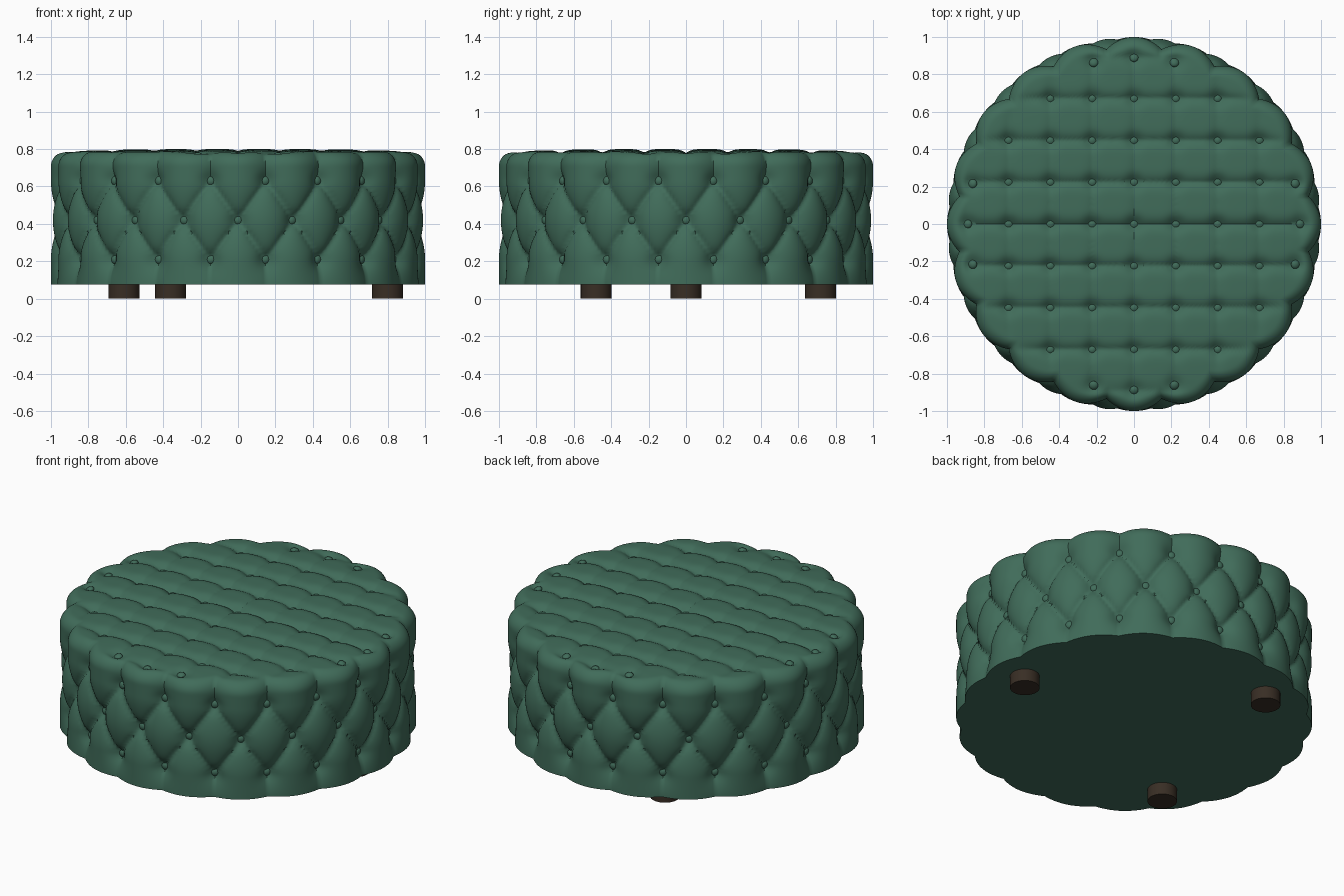
import bpy, bmesh, math
from mathutils import Vector

cube = bpy.data.objects.get("Cube")
if cube:
    bpy.data.objects.remove(cube)


def material(name, color):
    m = bpy.data.materials.new(name)
    m.use_nodes = True
    m.diffuse_color = color
    m.node_tree.nodes["Principled BSDF"].inputs["Base Color"].default_value = color
    return m


GREEN = material("green fabric", (0.052, 0.15, 0.102, 1))
BROWN = material("dark brown wood", (0.04, 0.027, 0.018, 1))

AROUND = 20               # buttons in each ring on the side
ROWS = (0.21, 0.42, 0.63)  # heights of the button rings
PITCH = 0.2235            # spacing of the buttons on the top
BASE, CORNER = 0.075, 0.07
SEGS = 360


def finish(name, bm, mat, angle):
    me = bpy.data.meshes.new(name)
    bmesh.ops.recalc_face_normals(bm, faces=bm.faces)
    bm.to_mesh(me)
    bm.free()
    me.materials.append(mat)
    ob = bpy.data.objects.new(name, me)
    bpy.context.scene.collection.objects.link(ob)
    bpy.ops.object.select_all(action='DESELECT')
    ob.select_set(True)
    bpy.context.view_layer.objects.active = ob
    bpy.ops.object.shade_smooth_by_angle(angle=math.radians(angle))
    return ob


def smooth(a, b, x):
    t = min(1, max(0, (x - a) / (b - a)))
    return t * t * (3 - 2 * t)


# Button centres on the top grid, the outermost pulled in to the rim
top_points = []
for i in range(-4, 5):
    for j in range(-4, 5):
        p = Vector((i * PITCH, j * PITCH))
        if p.length < 0.93:
            if p.length > 0.89:
                p = p * (0.89 / p.length)
            top_points.append(p)


def side_radius(theta, z):
    """Diamond pillows between the rings, vertical folds above and below."""
    u = (theta + math.pi / 2) / (2 * math.pi) * AROUND
    v = min(1, max(-1, (z - ROWS[1]) / (ROWS[1] - ROWS[0])))
    h = abs(math.sin(math.pi * (u + v / 2)) * math.sin(math.pi * (u - v / 2))) ** 0.45
    h += (1 - h) * 0.45 * (1 - smooth(BASE, ROWS[0], z))
    r = 0.947 + 0.053 * h
    for k, row in enumerate(ROWS):
        du = u - (0.5 if k != 1 else 0)
        du = (du - round(du)) * 2 * math.pi / AROUND
        r -= 0.022 * math.exp(-(du * du + (z - row) ** 2) / 0.002)
    return r


def fold(x):
    return (1 - abs(math.sin(math.pi * x / PITCH))) ** 2.5


def top_height(x, y):
    r = math.hypot(x, y)
    keep = 1 - smooth(0.82, 0.97, r)
    z = 0.8 - 0.02 * r ** 4 - keep * (0.021 * fold(y) + 0.01 * fold(x))
    for p in top_points:
        d = (x - p.x) ** 2 + (y - p.y) ** 2
        if d < 0.02:
            z -= 0.02 * math.exp(-d / 0.0018)
    return z


# Upholstered body: rings up the side, over the rounded rim and in to the middle
bm = bmesh.new()
angles = [2 * math.pi * i / SEGS for i in range(SEGS)]
rings = []
SIDE, RIM, TOP = 60, 10, 64
shoulder = 0.78 - CORNER
for k in range(SIDE):
    z = BASE + (shoulder - BASE) * k / SIDE
    rings.append([bm.verts.new((side_radius(a, z) * math.cos(a),
                                side_radius(a, z) * math.sin(a), z)) for a in angles])
for k in range(RIM + TOP):
    ring = []
    for a in angles:
        edge = side_radius(a, shoulder)
        if k < RIM:
            arc = math.pi / 2 * k / RIM
            r, lift = edge - CORNER * (1 - math.cos(arc)), math.sin(arc)
        else:
            t = 1 - (k - RIM) / TOP
            r, lift = t * (0.92 + (edge - CORNER - 0.92) * t ** 6), 1
        x, y = r * math.cos(a), r * math.sin(a)
        ring.append(bm.verts.new((x, y, shoulder + (top_height(x, y) - shoulder) * lift)))
    rings.append(ring)
for low, high in zip(rings, rings[1:]):
    for i in range(SEGS):
        j = (i + 1) % SEGS
        bm.faces.new((low[i], low[j], high[j], high[i]))
centre = bm.verts.new((0, 0, top_height(0, 0)))
for i in range(SEGS):
    bm.faces.new((rings[-1][i], rings[-1][(i + 1) % SEGS], centre))
bm.faces.new(list(reversed(rings[0])))
finish("upholstered_body", bm, GREEN, 60)


# Buttons: flattened domes facing out of the fabric
def add_button(bm, centre, normal):
    new = bmesh.ops.create_uvsphere(bm, u_segments=16, v_segments=8, radius=0.025)["verts"]
    turn = Vector(normal).to_track_quat('Z', 'Y')
    for v in new:
        v.co.z *= 0.65
        v.co = turn @ v.co + Vector(centre)


bm = bmesh.new()
for p in top_points:
    tilt = 0.5 * smooth(0.8, 0.9, p.length)
    add_button(bm, (p.x, p.y, top_height(p.x, p.y) + 0.004), (p.x * tilt, p.y * tilt, 1))
finish("top_buttons", bm, GREEN, 60)

bm = bmesh.new()
for k, row in enumerate(ROWS):
    for i in range(AROUND):
        a = -math.pi / 2 + 2 * math.pi * (i + (0.5 if k != 1 else 0)) / AROUND
        n = Vector((math.cos(a), math.sin(a), 0))
        r = side_radius(a, row) + 0.004
        add_button(bm, (n.x * r, n.y * r, row), n)
finish("side_buttons", bm, GREEN, 60)

# Three short round legs
for name, x, y in (("left_leg", 0.8, 0), ("back_leg", -0.36, 0.72), ("right_leg", -0.61, -0.48)):
    bm = bmesh.new()
    bmesh.ops.create_cone(bm, cap_ends=True, segments=32, radius1=0.083, radius2=0.083, depth=0.09)
    bmesh.ops.translate(bm, verts=bm.verts, vec=(x, y, 0.045))
    finish(name, bm, BROWN, 30)
